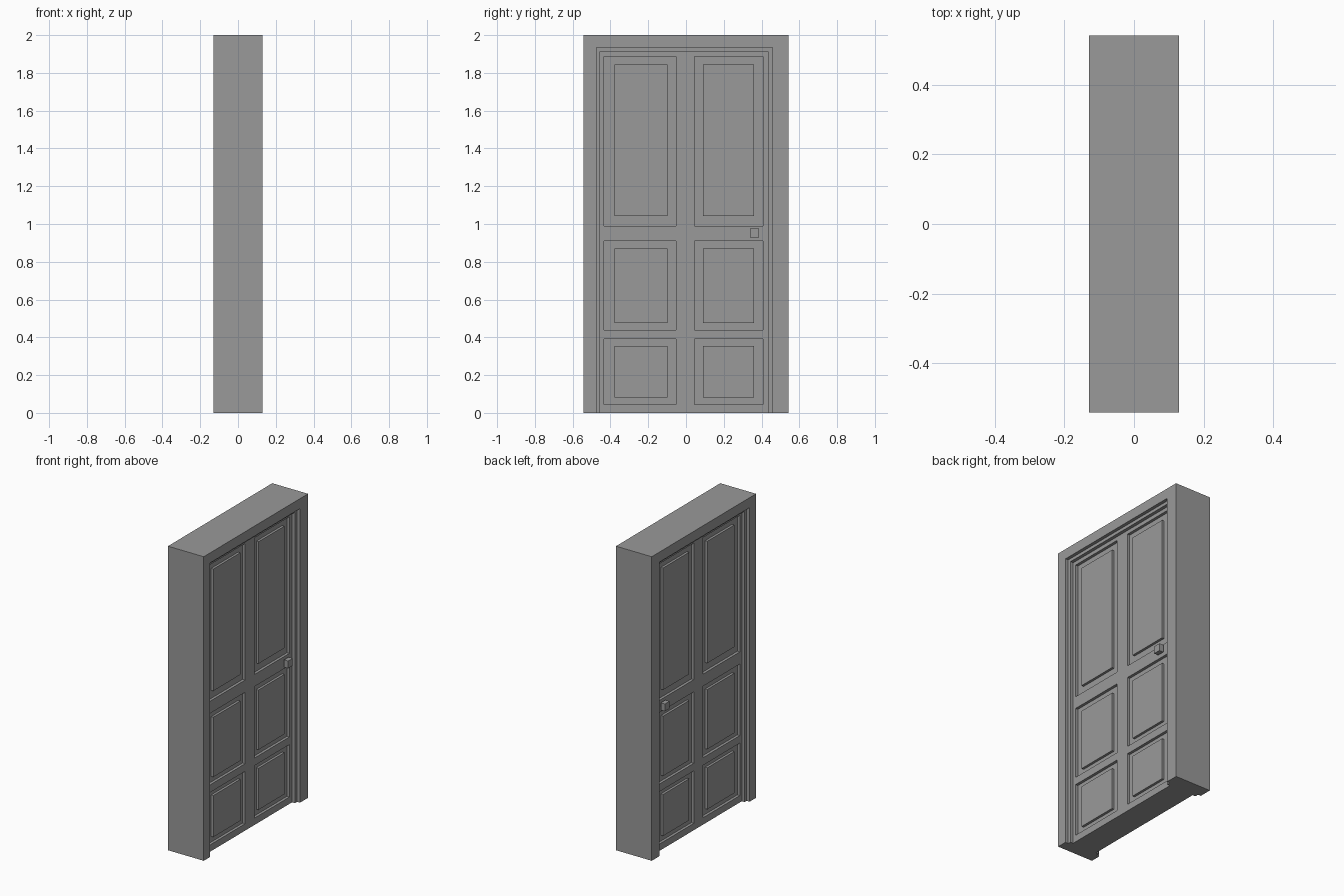
import bpy, bmesh

if "Cube" in bpy.data.objects:
    bpy.data.objects.remove(bpy.data.objects["Cube"])

# depth half-thicknesses (x) of each layer
FRAME, STOP, SLAB, FIELD, CORE = 0.13, 0.109, 0.088, 0.086, 0.07

# dark grey paint
paint = bpy.data.materials.new("dark_grey")
paint.diffuse_color = (0.32, 0.32, 0.32, 1)
paint.use_nodes = True
paint.node_tree.nodes["Principled BSDF"].inputs["Base Color"].default_value = paint.diffuse_color


def finish(name, bm):
    bmesh.ops.recalc_face_normals(bm, faces=bm.faces)
    mesh = bpy.data.meshes.new(name)
    bm.to_mesh(mesh)
    bm.free()
    mesh.materials.append(paint)
    ob = bpy.data.objects.new(name, mesh)
    bpy.context.collection.objects.link(ob)
    return ob


def box(name, x0, x1, y0, y1, z0, z1):
    bm = bmesh.new()
    bmesh.ops.create_cube(bm, size=1)
    for v in bm.verts:
        v.co.x = x1 if v.co.x > 0 else x0
        v.co.y = y1 if v.co.y > 0 else y0
        v.co.z = z1 if v.co.z > 0 else z0
    return finish(name, bm)


def surround(name, half, outer, inner):
    """Upside-down U outline (y0, y1, top), extruded through the depth."""
    a0, a1, at = outer
    b0, b1, bt = inner
    pts = [(a0, 0), (a0, at), (a1, at), (a1, 0), (b1, 0), (b1, bt), (b0, bt), (b0, 0)]
    bm = bmesh.new()
    face = bm.faces.new([bm.verts.new((-half, y, z)) for y, z in pts])
    ext = bmesh.ops.extrude_face_region(bm, geom=[face], use_keep_orig=True)
    for v in ext["geom"]:
        if isinstance(v, bmesh.types.BMVert):
            v.co.x = half
    return finish(name, bm)


# stepped door frame
opening = (-0.475, 0.459, 1.934)
leaf = (-0.454, 0.435, 1.913)
surround("door_frame", FRAME, (-0.542, 0.542, 2.0), opening)
surround("door_stop", STOP, opening, leaf)

# door leaf: thin core with stiles and rails standing proud
y0, y1, top = leaf
columns = [(-0.433, -0.052), (0.044, 0.408)]
rows = [(0.045, 0.39), (0.44, 0.91), (0.99, 1.888)]
box("door_core", -CORE, CORE, y0, y1, 0, top)
stiles = [(y0, columns[0][0]), (columns[0][1], columns[1][0]), (columns[1][1], y1)]
for a, b in stiles:
    box("stile", -SLAB, SLAB, a, b, 0, top)
rails = [(0, rows[0][0]), (rows[0][1], rows[1][0]), (rows[1][1], rows[2][0]), (rows[2][1], top)]
for a, b in columns:
    for c, d in rails:
        box("rail", -SLAB, SLAB, a, b, c, d)

# raised fields inside the six recessed panels
fields_y = [(-0.379, -0.099), (0.09, 0.36)]
fields_z = [(0.082, 0.355), (0.477, 0.87), (1.043, 1.845)]
for a, b in fields_y:
    for c, d in fields_z:
        box("raised_panel", -FIELD, FIELD, a, b, c, d)

# square knobs on short stems, both sides
kz = 0.953
for s, ky in ((1, 0.362), (-1, 0.378)):
    xa, xb = sorted((s * CORE, s * 0.1))
    box("knob_stem", xa, xb, ky - 0.011, ky + 0.011, kz - 0.011, kz + 0.011)
    xa, xb = sorted((s * 0.098, s * 0.128))
    box("knob", xa, xb, ky - 0.024, ky + 0.024, kz - 0.024, kz + 0.024)
